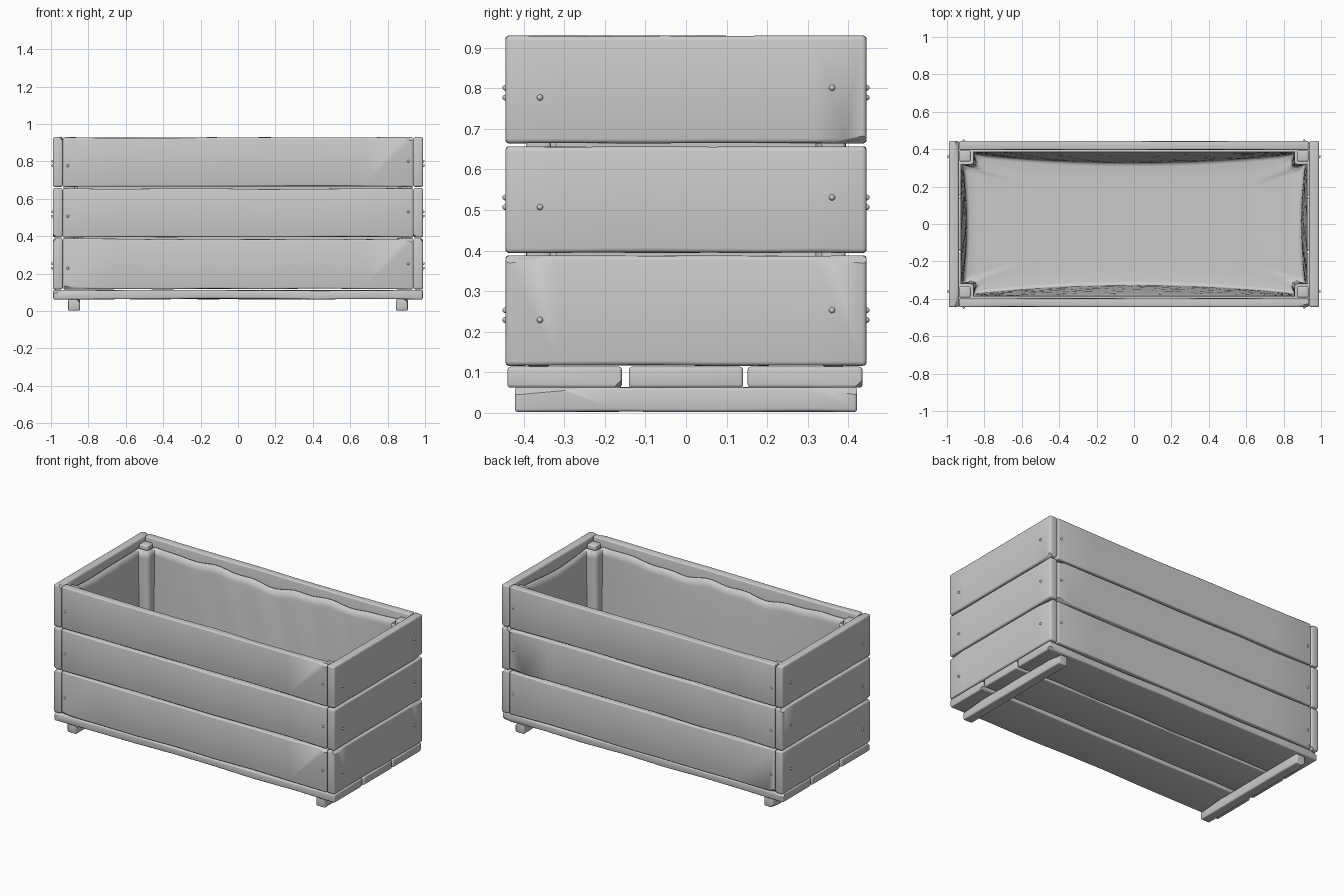
import bpy, bmesh, math, random
from mathutils import Vector

if "Cube" in bpy.data.objects:
    bpy.data.objects.remove(bpy.data.objects["Cube"])

random.seed(4)


def finish(name, bm, angle=35):
    bmesh.ops.recalc_face_normals(bm, faces=bm.faces)
    me = bpy.data.meshes.new(name)
    bm.to_mesh(me)
    bm.free()
    ob = bpy.data.objects.new(name, me)
    bpy.context.collection.objects.link(ob)
    bpy.ops.object.select_all(action='DESELECT')
    bpy.context.view_layer.objects.active = ob
    ob.select_set(True)
    bpy.ops.object.shade_smooth_by_angle(angle=math.radians(angle))
    return ob


def board(name, lo, hi, axis, wear=0.003, chips=1, bevel=0.008, cuts=7):
    """Worn wooden board running along one axis, rounded edges and chiselled corners."""
    lo, hi = Vector(lo), Vector(hi)
    a, b = [k for k in range(3) if k != axis]
    mid = (lo + hi) / 2
    bm = bmesh.new()
    rings = []
    for i in range(cuts + 1):
        ring = []
        for sa, sb in ((-1, -1), (1, -1), (1, 1), (-1, 1)):
            p = Vector((0, 0, 0))
            p[axis] = lo[axis] + (hi[axis] - lo[axis]) * i / cuts
            w = random.uniform(0, wear) if 0 < i < cuts else 0
            p[a] = mid[a] + sa * ((hi[a] - lo[a]) / 2 - w * 0.5)
            p[b] = mid[b] + sb * ((hi[b] - lo[b]) / 2 - w)
            ring.append(bm.verts.new(p))
        rings.append(ring)
    for r, s in zip(rings, rings[1:]):
        for k in range(4):
            bm.faces.new((r[k], r[(k + 1) % 4], s[(k + 1) % 4], s[k]))
    bm.faces.new(rings[0])
    bm.faces.new(rings[-1])
    bmesh.ops.recalc_face_normals(bm, faces=bm.faces)
    sharp = [e for e in bm.edges if e.calc_face_angle(0) > 0.8]
    bmesh.ops.bevel(bm, geom=sharp, offset=bevel, segments=3, profile=0.5, affect='EDGES')
    for _ in range(chips):
        s = Vector([random.choice((-1, 1)) for _ in range(3)])
        corner = Vector([hi[k] if s[k] > 0 else lo[k] for k in range(3)])
        n = s.copy()
        n[axis] *= random.uniform(0.08, 0.3)
        n.normalize()
        res = bmesh.ops.bisect_plane(bm, geom=bm.verts[:] + bm.edges[:] + bm.faces[:],
                                     plane_co=corner - n * 0.014, plane_no=n, clear_outer=True)
        edges = [e for e in res['geom_cut'] if isinstance(e, bmesh.types.BMEdge)]
        bmesh.ops.holes_fill(bm, edges=edges, sides=0)
    return finish(name, bm)


def screw(name, pos, axis):
    """Flattened round screw head."""
    bm = bmesh.new()
    bmesh.ops.create_uvsphere(bm, u_segments=12, v_segments=8, radius=0.0075)
    for v in bm.verts:
        v.co[axis] *= 1.1
        v.co += Vector(pos)
    finish(name, bm, 60)


# side walls: three rows of planks
rows = ((0.116, 0.388), (0.394, 0.657), (0.664, 0.93))
for r, (z0, z1) in enumerate(rows):
    for s, side, end in ((-1, "front", "left"), (1, "back", "right")):
        y = sorted((s * 0.395, s * 0.445))
        x = sorted((s * 0.936, s * 0.99))
        board(f"{side}_plank_{r}", (-0.934, y[0], z0), (0.934, y[1], z1), 0, 0.006, 2)
        board(f"{end}_plank_{r}", (x[0], -0.445, z0), (x[1], 0.445, z1), 1, 0.002, 2, 0.011)
        for t in (-1, 1):
            zc = z0 + 0.125 + 0.012 * t
            screw(f"{end}_screw_{r}", (s * 0.99, t * 0.36, zc), 0)
            screw(f"{side}_screw_{r}", (t * 0.91, s * 0.444, zc), 1)

# floor planks
for i, (y0, y1) in enumerate(((-0.44, -0.158), (-0.141, 0.141), (0.152, 0.435))):
    board(f"floor_plank_{i}", (-0.988, y0, 0.062), (0.988, y1, 0.114), 0, 0.006, 2)

# feet and corner posts
for sx in (-1, 1):
    x = sorted((sx * 0.845, sx * 0.908))
    board("foot", (x[0], -0.422, 0.002), (x[1], 0.422, 0.064), 1, 0.002, 2)
    for sy in (-1, 1):
        px = sorted((sx * 0.872, sx * 0.934))
        py = sorted((sy * 0.333, sy * 0.394))
        board("corner_post", (px[0], py[0], 0.114), (px[1], py[1], 0.905), 2, 0.001, 0, 0.01)

# cloth liner: outline goes round the corner posts
X, Y, PX, PY = 0.926, 0.386, 0.858, 0.318
outline = [(PX * (1 - 2 * i / 40), Y) for i in range(41)]
outline += [(-PX, 0.345), (-PX - 0.003, PY + 0.003), (-0.89, PY)]
outline += [(-X, PY * (1 - 2 * i / 18)) for i in range(19)]
outline += [(-0.89, -PY), (-PX - 0.003, -PY - 0.003), (-PX, -0.345)]
half = outline
outline = half + [(-x, -y) for x, y in half if True][:41]
outline += [(-x, -y) for x, y in half[41:]]


def liner_point(x, y, t):
    """t runs from 0 at the floor to 1 at the rim."""
    long_side = abs(abs(y) - Y) < 0.001
    u = x / PX if long_side else y / PY
    arch = max(0, 1 - u * u)
    push = arch * ((0.045 if long_side else 0.018) * (1 - t) ** 0.8)
    fold = arch * 0.006 * math.sin(13 * x + 17 * y + 3 * t) * (1 - abs(2 * t - 1) ** 3)
    d = push + abs(fold) + 0.012 * (1 - t)
    if long_side:
        y -= math.copysign(d, y)
    elif abs(abs(x) - X) < 0.001:
        x -= math.copysign(d, x)
    else:
        x, y = x * (0.985 + 0.015 * t), y * (0.97 + 0.03 * t)
    sag = arch * (0.02 + 0.012 * math.sin(9 * x + 5 * y) + 0.008 * math.sin(23 * x + 2))
    return Vector((x, y, 0.135 + t * (0.75 - sag)))


bm = bmesh.new()
levels = [0, 0.03, 0.1, 0.25, 0.4, 0.55, 0.7, 0.85, 0.93, 1]
loops = []
for s, z in ((0.3, 0.122), (0.7, 0.122), (0.93, 0.123), (0.98, 0.126)):
    base = [liner_point(x, y, 0) for x, y in outline]
    loops.append([bm.verts.new((p.x * s, p.y * s, z)) for p in base])
for t in levels:
    loops.append([bm.verts.new(liner_point(x, y, t)) for x, y in outline])
n = len(outline)
for l0, l1 in zip(loops, loops[1:]):
    for k in range(n):
        bm.faces.new((l0[k], l0[(k + 1) % n], l1[(k + 1) % n], l1[k]))
centre = bm.verts.new((0, 0, 0.122))
for k in range(n):
    bm.faces.new((centre, loops[0][(k + 1) % n], loops[0][k]))
liner = finish("cloth_liner", bm, 80)
solid = liner.modifiers.new("thickness", 'SOLIDIFY')
solid.thickness = 0.005
solid.offset = 0
